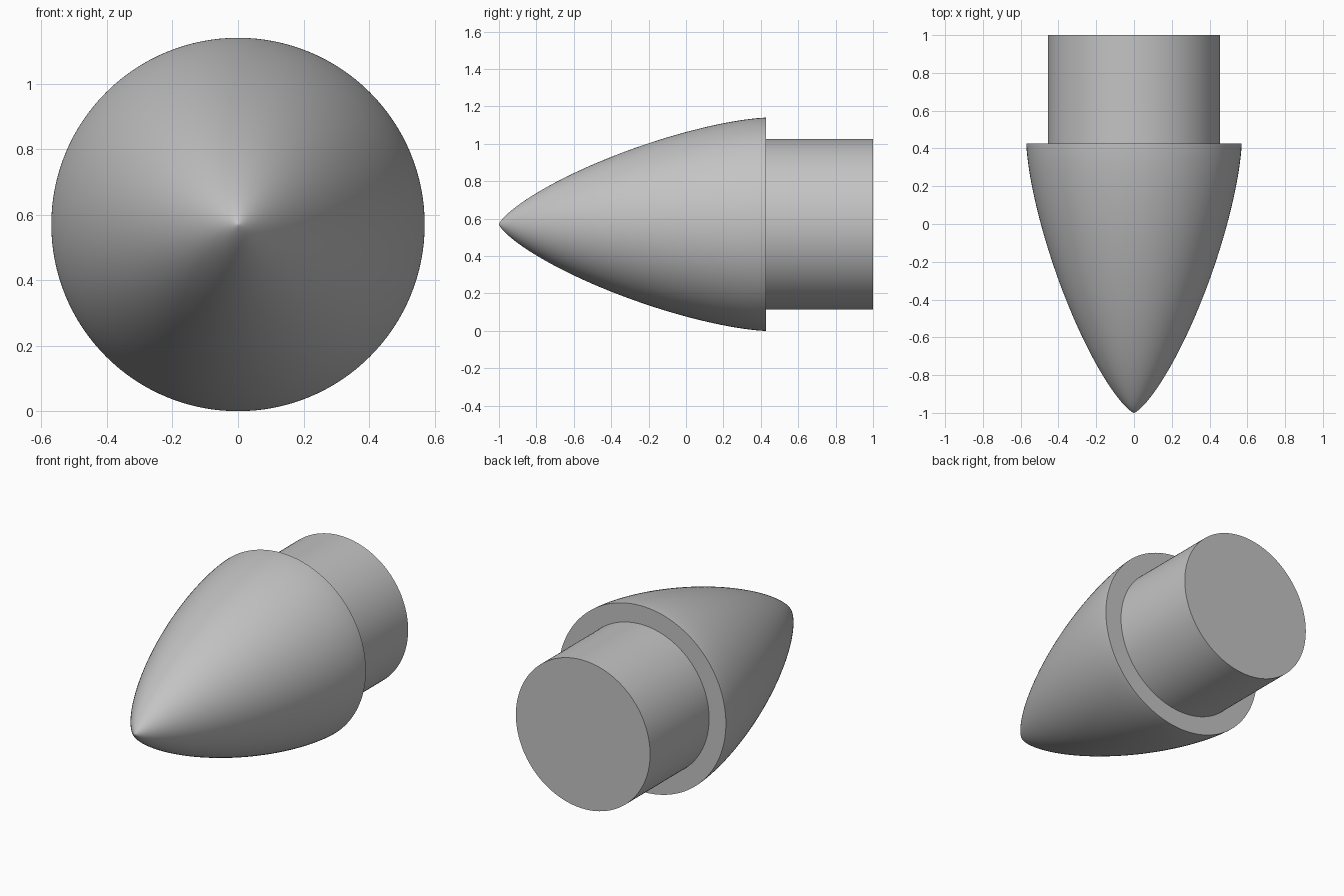
import bpy, bmesh, math

if "Cube" in bpy.data.objects:
    bpy.data.objects.remove(bpy.data.objects["Cube"])

SIDES = 128
CENTRE_Z = 0.57
BASE_Y = 0.427

grey = bpy.data.materials.new("plain grey")
grey.diffuse_color = (0.55, 0.55, 0.55, 1)
grey.use_nodes = True
grey.node_tree.nodes["Principled BSDF"].inputs["Base Color"].default_value = grey.diffuse_color


def lathe(name, profile):
    """Revolve (radius, y) points around the horizontal y axis."""
    bm = bmesh.new()
    rings = []
    for r, y in profile:
        if r < 1e-6:
            rings.append([bm.verts.new((0, y, CENTRE_Z))])
        else:
            angles = [2 * math.pi * i / SIDES for i in range(SIDES)]
            rings.append([bm.verts.new((r * math.cos(a), y, CENTRE_Z + r * math.sin(a)))
                          for a in angles])
    for a, b in zip(rings, rings[1:]):
        for i in range(SIDES):
            j = (i + 1) % SIDES
            if len(a) == 1:
                bm.faces.new((a[0], b[i], b[j]))
            else:
                bm.faces.new((a[i], b[i], b[j], a[j]))
    # flat end caps
    for ring in (rings[0], rings[-1]):
        if len(ring) > 1:
            bm.faces.new(ring)
    bmesh.ops.recalc_face_normals(bm, faces=bm.faces)
    mesh = bpy.data.meshes.new(name)
    bm.to_mesh(mesh)
    bm.free()
    mesh.materials.append(grey)
    obj = bpy.data.objects.new(name, mesh)
    bpy.context.collection.objects.link(obj)
    bpy.ops.object.select_all(action='DESELECT')
    obj.select_set(True)
    bpy.context.view_layer.objects.active = obj
    bpy.ops.object.shade_smooth_by_angle(angle=math.radians(35))
    return obj


# Nose cone: minimum-drag curve from the tip to the wide base
STEPS = 64
nose = []
for i in range(STEPS + 1):
    t = math.pi * i / STEPS
    r = 0.57 * math.sqrt(max(0, t - math.sin(2 * t) / 2) / math.pi)
    nose.append((r, -1 + (BASE_Y + 1) * (1 - math.cos(t)) / 2))
lathe("nose_cone", nose)

# Shoulder: solid plug behind the base
lathe("shoulder", [(0.456, BASE_Y), (0.456, 1.0)])
